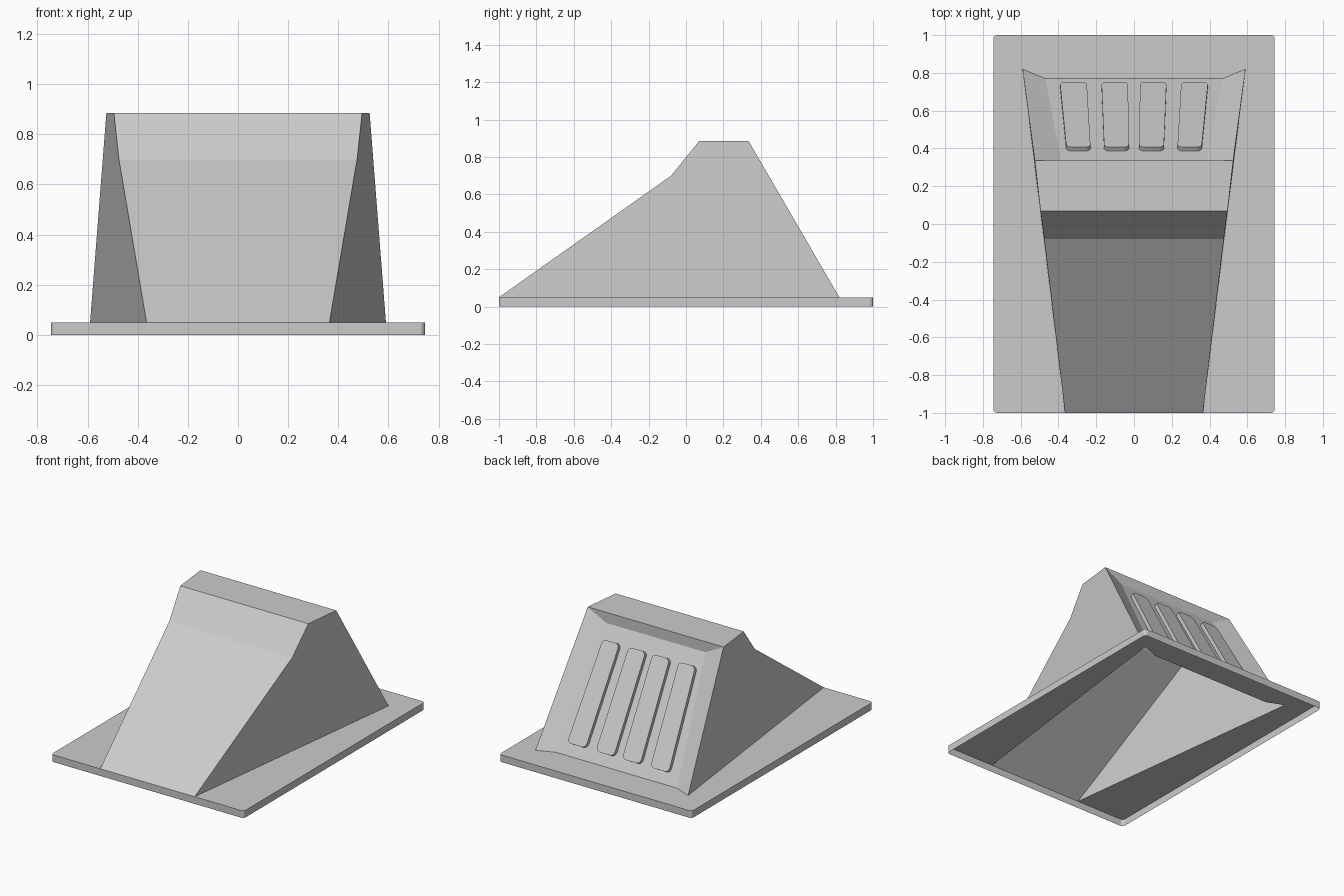
import bpy
import bmesh
from mathutils import Vector

cube = bpy.data.objects.get("Cube")
if cube:
    bpy.data.objects.remove(cube, do_unlink=True)

grey = bpy.data.materials.new("plain_grey")
grey.use_nodes = True
colour = (0.6, 0.6, 0.6, 1)
grey.diffuse_color = colour
grey.node_tree.nodes["Principled BSDF"].inputs["Base Color"].default_value = colour


def finish(bm, name, centre):
    """Turn every face away from the centre and make the object."""
    centre = Vector(centre)
    bm.normal_update()
    for f in bm.faces:
        if f.normal.dot(f.calc_center_median() - centre) < 0:
            f.normal_flip()
    mesh = bpy.data.meshes.new(name)
    bm.to_mesh(mesh)
    bm.free()
    mesh.materials.append(grey)
    obj = bpy.data.objects.new(name, mesh)
    bpy.context.collection.objects.link(obj)
    return obj


def round_corners(bm, verts, radius):
    bmesh.ops.bevel(bm, geom=verts, offset=radius, segments=4, profile=0.5,
                    affect='VERTICES')


PLATE = 0.05      # height of the plate, where the body begins
TOP = 0.885

# Half of the outline where the body meets the plate
foot = [(0.365, -1), (0.59, 0.82), (0.47, 0.77)]

# Base plate: thin open tray with the body's footprint left out
bm = bmesh.new()
right = [(0.745, 1), (0.745, -1)] + foot
left = [(-x, y) for x, y in reversed(right)]
verts = [bm.verts.new((x, y, PLATE)) for x, y in right + left]
bm.faces.new(verts)
round_corners(bm, [v for v in verts if abs(v.co.x) > 0.7], 0.02)
rim = [e for e in bm.edges if all(
    abs(v.co.x) > 0.7 or abs(v.co.y) > 0.97 for v in e.verts)]
# Close the tray's front edge below the ramp
front = [v for v in bm.verts if v.co.y < -0.99 and abs(v.co.x) < 0.4]
if not bm.edges.get(front):
    rim.append(bm.edges.new(front))
skirt = bmesh.ops.extrude_edge_only(bm, edges=rim)["geom"]
for v in skirt:
    if isinstance(v, bmesh.types.BMVert):
        v.co.z = 0
finish(bm, "base_plate", (0, 0, 0.02))

# Body: hollow ramp with a recessed back panel
points = {
    "toe": (0.365, -1, PLATE), "knee": (0.475, -0.08, 0.70),
    "crest": (0.495, 0.07, TOP), "ridge": (0.525, 0.335, TOP),
    "heel": (0.59, 0.82, PLATE),
    "panel_low": (0.47, 0.77, PLATE), "panel_high": (0.385, 0.333, 0.81),
}
bm = bmesh.new()
v = {(n, s): bm.verts.new((s * x, y, z))
     for n, (x, y, z) in points.items() for s in (1, -1)}
# Strips across the body: lower ramp, upper ramp, top, lip, panel
strip = ["toe", "knee", "crest", "ridge", "panel_high", "panel_low"]
for a, b in zip(strip, strip[1:]):
    bm.faces.new([v[a, 1], v[b, 1], v[b, -1], v[a, -1]])
# Flanks and the slanted sides of the recess
for s in (1, -1):
    for ring in (["toe", "knee", "crest", "ridge", "heel"],
                 ["heel", "ridge", "panel_high", "panel_low"]):
        bm.faces.new([v[n, s] for n in ring])
finish(bm, "ramp_body", (0, 0.1, 0.3))

# Raised bars on the back panel
low = Vector(points["panel_low"]).yz
high = Vector(points["panel_high"]).yz
slope = high - low
out = Vector((0, slope.y, -slope.x)).normalized()


def on_panel(x, t):
    p = low + slope * t
    return Vector((x, p.x, p.y))


# Inner and outer half-widths at the lower and upper ends
bars = {"inner": (0.032, 0.172, 0.158, 0.027),
        "outer": (0.25, 0.392, 0.358, 0.23)}
for name, (a, b, c, d) in bars.items():
    for side, s in (("left", 1), ("right", -1)):
        bm = bmesh.new()
        corners = [(a, 0.09), (b, 0.09), (c, 0.88), (d, 0.88)]
        verts = [bm.verts.new(on_panel(s * x, t)) for x, t in corners]
        bm.faces.new(verts)
        round_corners(bm, verts, 0.03)
        face = list(bm.faces)
        geom = bmesh.ops.extrude_face_region(bm, geom=face)["geom"]
        moved = [g for g in geom if isinstance(g, bmesh.types.BMVert)]
        bmesh.ops.translate(bm, verts=moved, vec=out * 0.025)
        middle = on_panel(s * (a + b + c + d) / 4, 0.485) + out * 0.012
        finish(bm, f"{name}_bar_{side}", middle)
